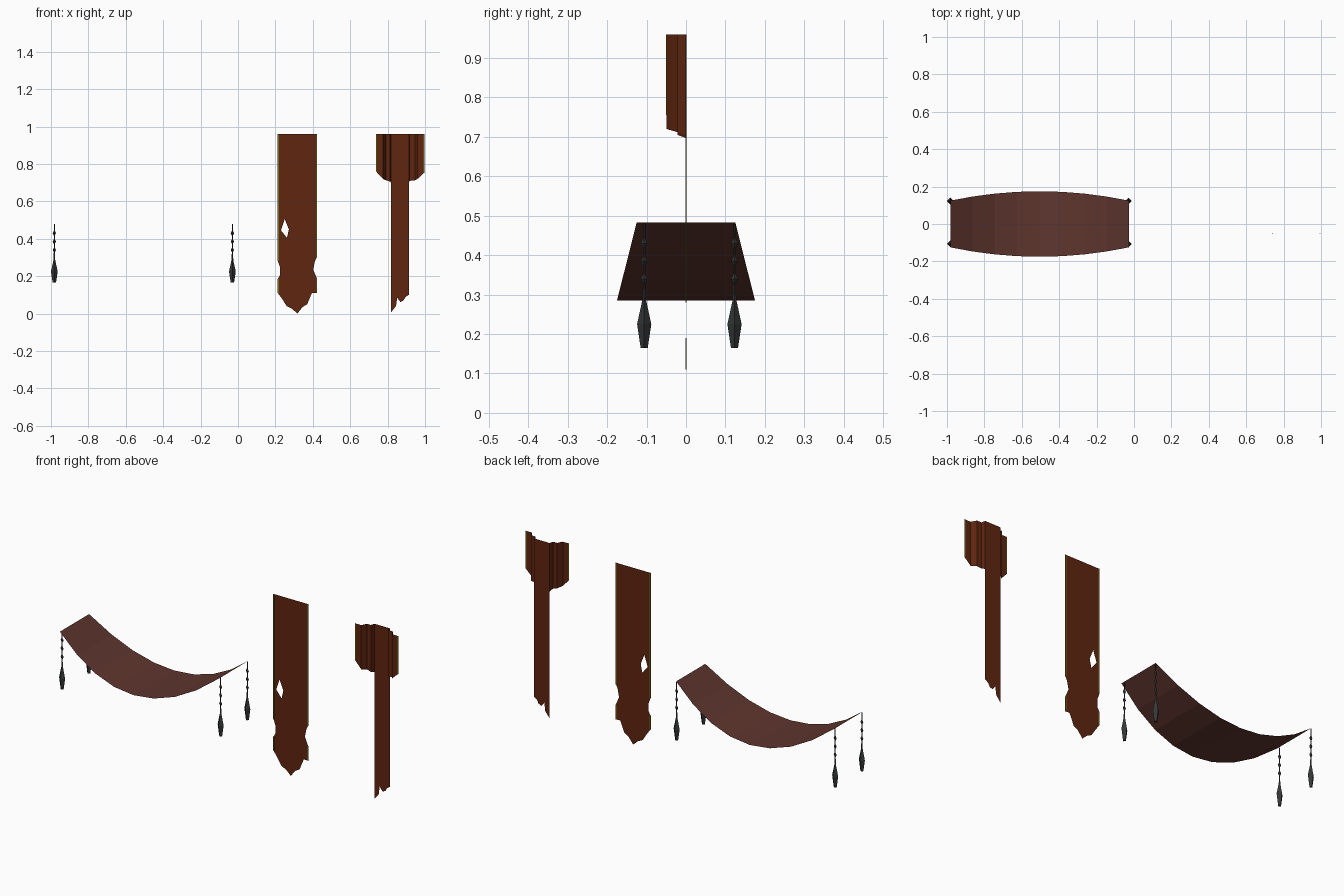
import bpy, bmesh, math
from mathutils import Vector

if "Cube" in bpy.data.objects:
    bpy.data.objects.remove(bpy.data.objects["Cube"])


def material(name, rgb):
    m = bpy.data.materials.new(name)
    m.diffuse_color = (*rgb, 1)
    m.use_nodes = True
    m.node_tree.nodes["Principled BSDF"].inputs["Base Color"].default_value = m.diffuse_color
    return m


CLOTH = material("rust_cloth", (0.115, 0.019, 0.005))
DRAPE = material("dusty_red_cloth", (0.115, 0.036, 0.028))
IRON = material("dark_iron", (0.035, 0.037, 0.037))
TRIM = material("olive_trim", (0.18, 0.16, 0.01))


def finish(bm, name, mat, facing=None):
    # orient open sheets towards a given direction
    if facing:
        for f in bm.faces:
            f.normal_update()
            if f.normal.dot(Vector(facing)) < 0:
                f.normal_flip()
    else:
        bmesh.ops.recalc_face_normals(bm, faces=bm.faces[:])
    me = bpy.data.meshes.new(name)
    bm.to_mesh(me)
    bm.free()
    me.materials.append(mat)
    ob = bpy.data.objects.new(name, me)
    bpy.context.collection.objects.link(ob)
    return ob


def flat_sheet(name, loops, y, mat):
    # filled outline in the xz plane, later loops are holes
    bm = bmesh.new()
    edges = []
    for pts in loops:
        vs = [bm.verts.new((x, y, z)) for x, z in pts]
        edges += [bm.edges.new((vs[i - 1], vs[i])) for i in range(len(vs))]
    bmesh.ops.triangle_fill(bm, edges=edges, use_beauty=True, normal=(0, -1, 0))
    finish(bm, name, mat, (0, -1, 0))


def ribbon(name, rows, mat, facing):
    # quads between successive point pairs
    bm = bmesh.new()
    vs = [(bm.verts.new(a), bm.verts.new(b)) for a, b in rows]
    for (a, b), (c, d) in zip(vs, vs[1:]):
        bm.faces.new((a, b, d, c))
    return finish(bm, name, mat, facing)


def edge_trim(name, x, y, z0, z1):
    bm = bmesh.new()
    bmesh.ops.create_cube(bm, size=1)
    for v in bm.verts:
        v.co = (x + v.co.x * 0.006, y + v.co.y * 0.002, (z0 + z1) / 2 + v.co.z * (z1 - z0))
    finish(bm, name, TRIM)


def tassel(name, x, y):
    # four-sided lathe: cord, beads, weight
    prof = [(0.003, 0.48)]
    for zc in (0.43, 0.385, 0.34):
        prof += [(0.003, zc + 0.012), (0.009, zc), (0.003, zc - 0.012)]
    prof += [(0.005, 0.285), (0.018, 0.225), (0.009, 0.165)]
    bm = bmesh.new()
    rings = [[bm.verts.new((x + r * math.cos(k * math.pi / 2), y + r * math.sin(k * math.pi / 2), z))
              for k in range(4)] for r, z in prof]
    for a, b in zip(rings, rings[1:]):
        for k in range(4):
            bm.faces.new((a[k - 1], a[k], b[k], b[k - 1]))
    bm.faces.new(rings[0])
    bm.faces.new(rings[-1])
    finish(bm, name, IRON)


# Sagging drape
rows = []
for i in range(9):
    t = i / 4 - 1
    x, z, w = -0.505 + 0.477 * t, 0.285 + 0.198 * t * t, 0.175 - 0.05 * t * t
    rows.append(((x, -w, z), (x, w, z)))
ribbon("sagging_drape", rows, DRAPE, (0, 0, 1))

# Corner tassels
for i, x in enumerate((-0.982, -0.03)):
    for j, y in enumerate((-0.106, 0.123)):
        tassel(f"corner_tassel_{i}{j}", x, y)

# Flat torn banner with a diamond hole
outline = [(0.213, 0.96), (0.213, 0.28), (0.224, 0.25), (0.224, 0.205), (0.213, 0.185), (0.213, 0.11),
           (0.235, 0.08), (0.26, 0.04), (0.29, 0.025), (0.317, 0.0), (0.345, 0.035), (0.37, 0.05),
           (0.395, 0.11), (0.421, 0.11), (0.421, 0.19), (0.402, 0.235), (0.411, 0.28), (0.421, 0.30),
           (0.421, 0.96)]
hole = [(0.25, 0.505), (0.272, 0.45), (0.262, 0.405), (0.23, 0.445)]
flat_sheet("torn_banner", [outline, hole], 0, CLOTH)
for n, x, z0, z1 in (("left_upper", 0.215, 0.28, 0.96), ("left_lower", 0.215, 0.11, 0.185),
                     ("right_upper", 0.419, 0.30, 0.96), ("right_lower", 0.419, 0.11, 0.19)):
    edge_trim("banner_trim_" + n, x, 0, z0, z1)

# Pleated pennant head: (x, y, bottom z)
pleats = [(0.738, -0.05, 0.76), (0.775, -0.05, 0.72), (0.79, -0.022, 0.713), (0.814, -0.022, 0.705),
          (0.819, 0, 0.697), (0.913, 0, 0.70), (0.918, -0.022, 0.71), (0.945, -0.022, 0.712),
          (0.96, -0.05, 0.72), (0.998, -0.05, 0.755)]
ribbon("pennant_head", [((x, y, z), (x, y, 0.96)) for x, y, z in pleats], CLOTH, (0, -1, 0))
edge_trim("pennant_trim_left", 0.741, -0.05, 0.76, 0.96)
edge_trim("pennant_trim_right", 0.995, -0.05, 0.755, 0.96)

# Long torn pennant tail
tail = [(0.819, 0.697), (0.819, 0.008), (0.845, 0.04), (0.851, 0.085), (0.868, 0.062),
        (0.885, 0.07), (0.895, 0.088), (0.913, 0.10), (0.913, 0.70)]
flat_sheet("pennant_tail", [tail], 0, CLOTH)
